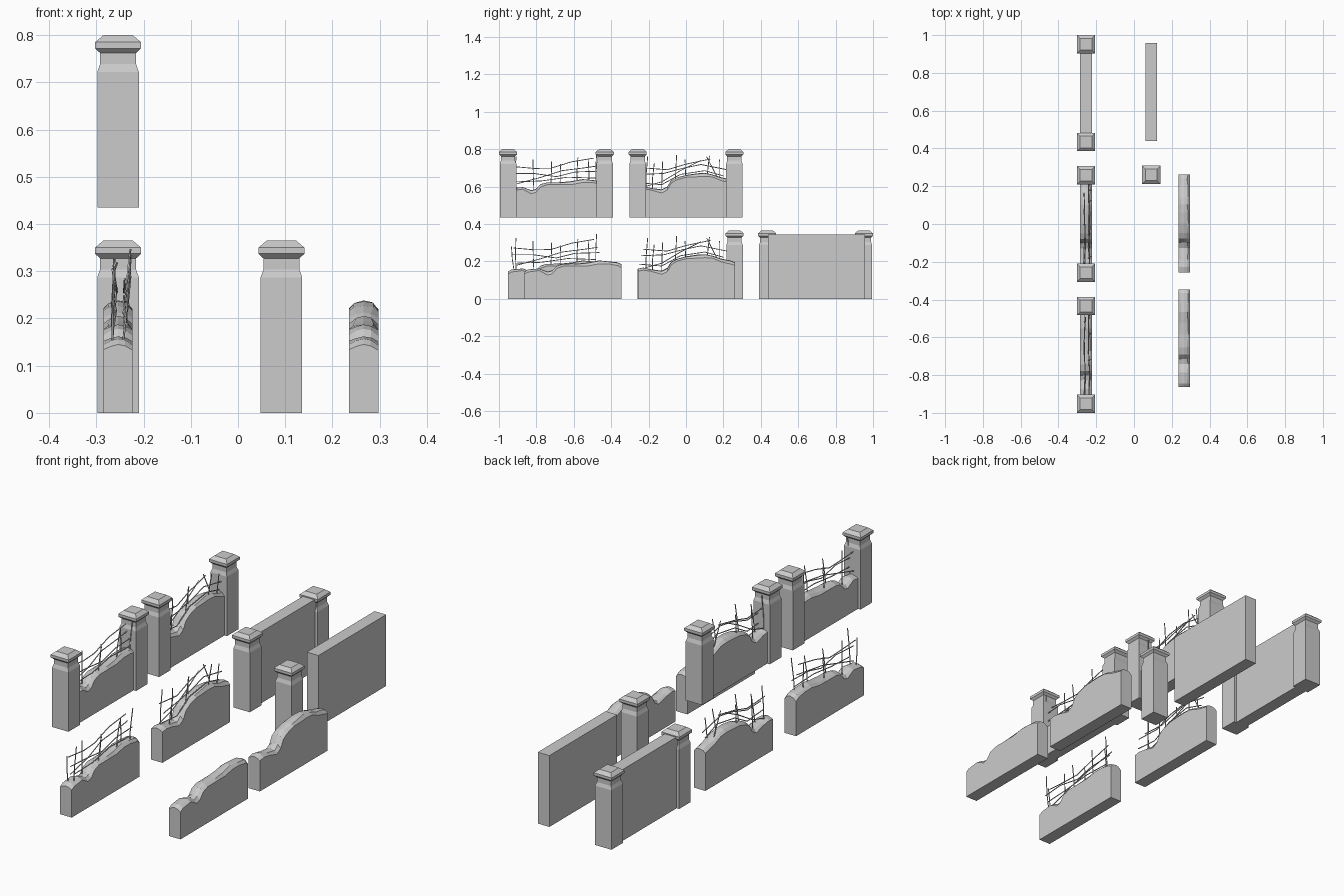
import bpy, bmesh, random
from mathutils import Vector

if "Cube" in bpy.data.objects:
    bpy.data.objects.remove(bpy.data.objects["Cube"])

XL, XM, XR = -0.254, 0.092, 0.266      # the three rows of pieces
UP = 0.435                             # raised level
HW, HL = 0.031, 0.259                  # wall half width / half length


def finish(name, bm, loc):
    bmesh.ops.recalc_face_normals(bm, faces=bm.faces)
    me = bpy.data.meshes.new(name)
    bm.to_mesh(me)
    bm.free()
    ob = bpy.data.objects.new(name, me)
    ob.location = loc
    bpy.context.collection.objects.link(ob)


def loft(name, rings, loc):
    bm = bmesh.new()
    rows = [[bm.verts.new(p) for p in ring] for ring in rings]
    n = len(rows[0])
    for a, b in zip(rows, rows[1:]):
        for i in range(n):
            j = (i + 1) % n
            bm.faces.new((a[i], a[j], b[j], b[i]))
    bm.faces.new(rows[0])
    bm.faces.new(rows[-1])
    finish(name, bm, loc)


# square pillar with narrowed neck and bevelled cap: (half width, z)
PILLAR = [(.044, 0), (.044, .287), (.038, .304), (.038, .327),
          (.0485, .337), (.0485, .350), (.031, .365)]


def pillar(x, y, z):
    loft("pillar", [[(-r, -r, h), (r, -r, h), (r, r, h), (-r, r, h)]
                    for r, h in PILLAR], (x, y, z))


def full_wall(x, y, z):
    loft("full_wall", [[(-HW, -HL, h), (HW, -HL, h), (HW, HL, h), (-HW, HL, h)]
                       for h in (0, .345)], (x, y, z))


# broken top outlines: (y, ridge height)
TOP_A = [(-.259, .145), (-.24, .157), (-.18, .162), (-.135, .146), (-.11, .152),
         (-.085, .178), (-.05, .187), (.02, .188), (.08, .194), (.14, .205),
         (.19, .200), (.24, .195), (.259, .185)]
TOP_B = [(-.259, .160), (-.23, .167), (-.19, .158), (-.13, .150), (-.10, .165),
         (-.08, .198), (-.05, .213), (0, .227), (.06, .236), (.10, .238),
         (.14, .230), (.19, .214), (.235, .205), (.259, .196)]


def broken_wall(top, x, y, z):
    rnd = random.Random(4)
    rings = []
    for yy, h in top:
        d = rnd.uniform(.010, .020)
        s = rnd.uniform(.014, .022)
        rings.append([(-HW, yy, 0), (HW, yy, 0), (HW, yy, h - d),
                      (s, yy, h - .003), (0, yy, h), (-s, yy, h - .004),
                      (-HW, yy, h - d * .9)])
    loft("broken_wall", rings, (x, y, z))


# exposed rods: uprights (y foot, y top, z top), crossbars [(y, z), ...]
UPRIGHTS_A = [(-.225, -.240, .28), (-.215, -.216, .325), (-.12, -.125, .31),
              (-.03, -.025, .30), (.02, .022, .285), (.11, .115, .32),
              (.175, .170, .31), (.21, .215, .347)]
BARS_A = [[(-.23, .272), (-.12, .262), (-.03, .263), (.08, .297), (.20, .317)],
          [(-.24, .235), (-.12, .235), (0, .218), (.10, .243), (.23, .247)],
          [(-.21, .18), (-.08, .215), (.03, .25), (.15, .265), (.22, .275)],
          [(-.22, .19), (-.08, .195), (.06, .215), (.21, .21)]]
UPRIGHTS_B = [(-.215, -.205, .325), (-.18, -.17, .29), (-.13, -.125, .30),
              (-.06, -.05, .335), (0, -.005, .31), (.11, .125, .33),
              (.20, .11, .325), (.185, .18, .31)]
BARS_B = [[(-.23, .265), (-.10, .255), (0, .285), (.13, .312)],
          [(-.24, .23), (-.12, .235), (-.02, .262), (.08, .283), (.22, .255)],
          [(-.22, .165), (-.13, .19), (-.03, .25), (.08, .305)],
          [(-.25, .185), (-.13, .175), (-.03, .23), (.10, .25), (.20, .222)]]


def rod(bm, pts, r=.0024):
    for a, b in zip(pts, pts[1:]):
        a, b = Vector(a), Vector(b)
        m = (b - a).to_track_quat('Z', 'Y').to_matrix().to_4x4()
        m.translation = (a + b) / 2
        bmesh.ops.create_cone(bm, cap_ends=True, segments=5, radius1=r,
                              radius2=r, depth=(b - a).length, matrix=m)


def rods(ups, bars, x, y, z):
    rnd = random.Random(7)
    bm = bmesh.new()
    for i, (y0, y1, zt) in enumerate(ups):
        x0, x1 = ((-.012, -.008), (.010, .026))[i % 2]
        mid = ((x0 + x1) / 2 + rnd.uniform(-.003, .003),
               (y0 + y1) / 2 + rnd.uniform(-.004, .004), (.14 + zt) / 2)
        rod(bm, [(x0, y0, .14), mid, (x1, y1, zt)])
    for i, pts in enumerate(bars):
        bx = (-.008, .017)[i % 2]
        rod(bm, [(bx + rnd.uniform(-.006, .006), a, b) for a, b in pts])
    finish("exposed_rods", bm, (x, y, z))


# intact section with two pillars
full_wall(XL, .693, 0)
for py in (.434, .951):
    pillar(XL, py, 0)

# raised ruined sections with pillars, and the same ruins alone on the ground
for top, ups, bars, yc in ((TOP_A, UPRIGHTS_A, BARS_A, -.693),
                           (TOP_B, UPRIGHTS_B, BARS_B, 0)):
    for z in (0, UP):
        broken_wall(top, XL, yc, z)
        rods(ups, bars, XL, yc, z)
    for s in (-1, 1):
        pillar(XL, yc + s * .2585, UP)

# loose pieces
full_wall(XM, .698, 0)
pillar(XM, .26, 0)
broken_wall(TOP_A, XR, -.605, 0)
broken_wall(TOP_B, XR, .002, 0)
